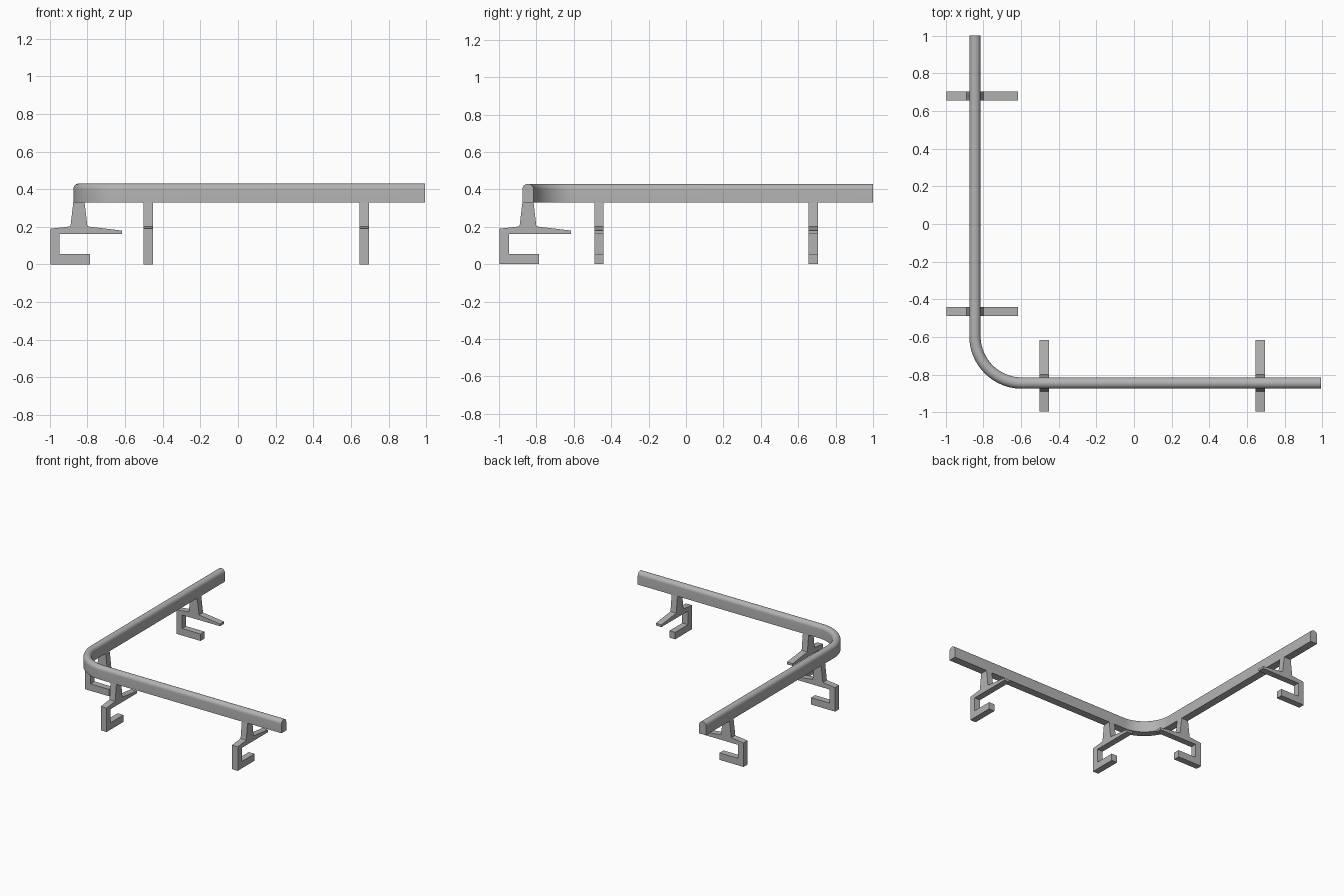
import bpy
import bmesh
from math import pi, sin, cos, radians
from mathutils import Vector

cube = bpy.data.objects.get("Cube")
if cube:
    bpy.data.objects.remove(cube, do_unlink=True)

grey = bpy.data.materials.new("plain grey")
grey.use_nodes = True
grey.diffuse_color = (0.45, 0.45, 0.45, 1)
grey.node_tree.nodes["Principled BSDF"].inputs["Base Color"].default_value = (0.45, 0.45, 0.45, 1)

RAIL = -0.845        # centre line of both rail arms
BEND = 0.25          # bend radius on the centre line
HALF = 0.03          # half width of the rail
LOW, SHOULDER = 0.33, 0.40


def sweep(name, rings, smooth=False):
    """Join matching rings of points into a closed solid."""
    bm = bmesh.new()
    loops = [[bm.verts.new(p) for p in ring] for ring in rings]
    n = len(loops[0])
    for a, b in zip(loops, loops[1:]):
        for i in range(n):
            j = (i + 1) % n
            bm.faces.new((a[i], a[j], b[j], b[i]))
    bm.faces.new(loops[0])
    bm.faces.new(loops[-1])
    bmesh.ops.recalc_face_normals(bm, faces=bm.faces)
    mesh = bpy.data.meshes.new(name)
    bm.to_mesh(mesh)
    bm.free()
    mesh.materials.append(grey)
    obj = bpy.data.objects.new(name, mesh)
    bpy.context.collection.objects.link(obj)
    if smooth:
        bpy.ops.object.select_all(action="DESELECT")
        obj.select_set(True)
        bpy.context.view_layer.objects.active = obj
        bpy.ops.object.shade_smooth_by_angle(angle=radians(35))
    return obj


# Rail: flat-bottomed section with a round top, swept round one corner
section = [(-HALF, LOW), (HALF, LOW)]
section += [(HALF * cos(pi * i / 16), SHOULDER + HALF * sin(pi * i / 16)) for i in range(17)]

centre = RAIL + BEND
path = [(Vector((RAIL, 1, 0)), Vector((-1, 0, 0)))]
for i in range(25):
    a = pi + pi / 2 * i / 24
    out = Vector((cos(a), sin(a), 0))
    path.append((Vector((centre, centre, 0)) + out * BEND, out))
path.append((Vector((0.993, RAIL, 0)), Vector((0, -1, 0))))

sweep("rail", [[p + out * u + Vector((0, 0, z)) for u, z in section] for p, out in path], True)

# Clamp bracket: hooked jaw, tapered shelf and stem as one outline
bracket = [(-0.997, 0), (-0.787, 0), (-0.787, 0.055), (-0.947, 0.055),
           (-0.947, 0.162), (-0.616, 0.162), (-0.616, 0.18), (-0.8, 0.202),
           (-0.815, LOW), (-0.875, LOW), (-0.89, 0.202), (-0.997, 0.19)]
THICK = 0.025

for name, y in (("side_bracket_back", 0.68), ("side_bracket_corner", -0.465)):
    sweep(name, [[(u, y + s, z) for u, z in bracket] for s in (-THICK, THICK)])

for name, x in (("front_bracket_corner", -0.477), ("front_bracket_end", 0.671)):
    sweep(name, [[(x + s, u, z) for u, z in bracket] for s in (-THICK, THICK)])
